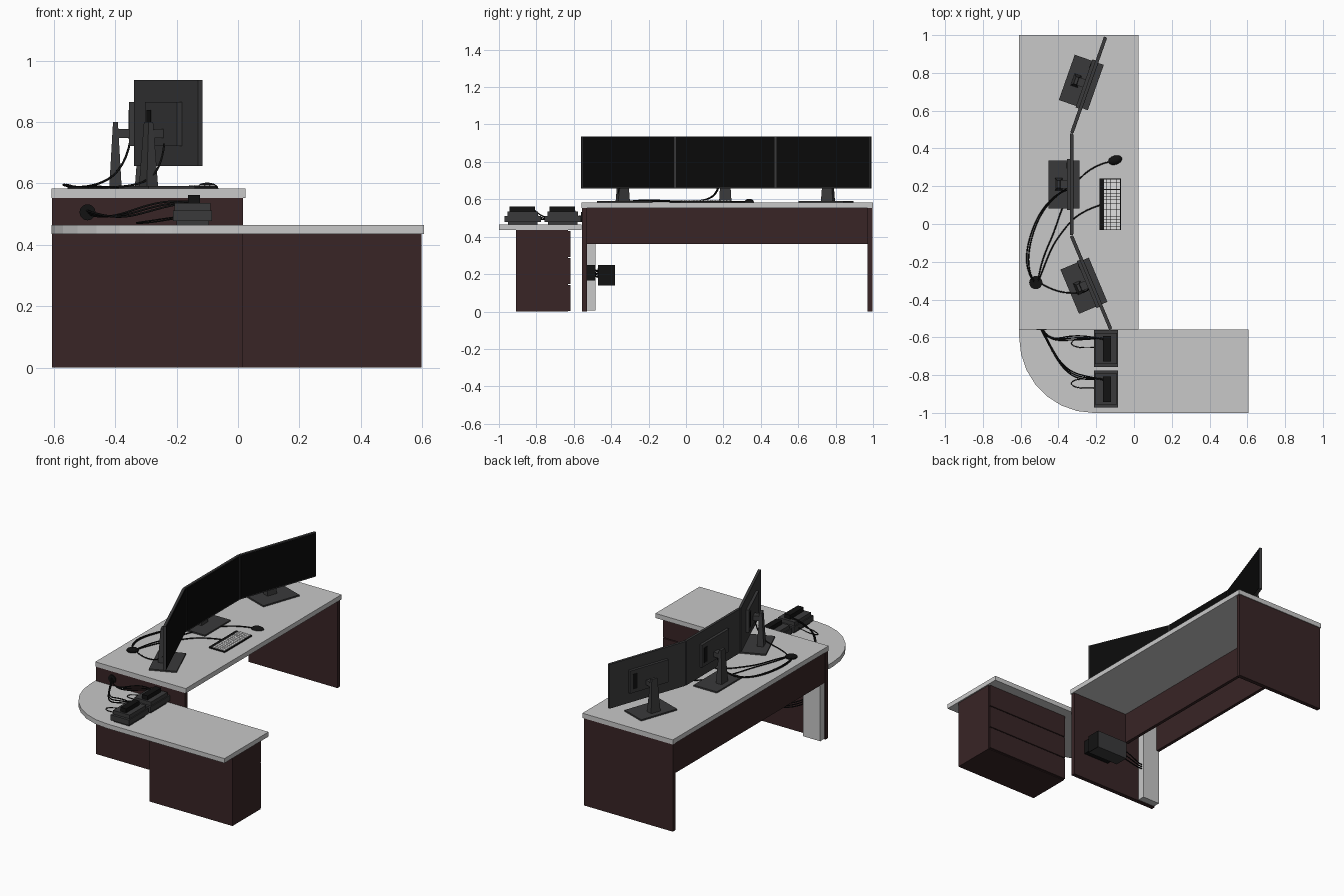
import bpy, bmesh, math
from mathutils import Matrix, Vector

if "Cube" in bpy.data.objects:
    bpy.data.objects.remove(bpy.data.objects["Cube"])

def mat(name, r, g, b):
    m = bpy.data.materials.new(name)
    m.diffuse_color = (r, g, b, 1)
    m.use_nodes = True
    m.node_tree.nodes["Principled BSDF"].inputs["Base Color"].default_value = m.diffuse_color
    return m

WOOD = mat("dark_wood", 0.040, 0.018, 0.019)
GREY = mat("light_laminate", 0.58, 0.58, 0.58)
DARK = mat("dark_grey_plastic", 0.042, 0.042, 0.043)
BLACK = mat("black_plastic", 0.006, 0.006, 0.006)
SCREEN = mat("screen_black", 0.003, 0.003, 0.003)
KEYS = mat("key_white", 0.75, 0.75, 0.75)
I = Matrix.Identity(4)

def finish(name, bm, material):
    bmesh.ops.recalc_face_normals(bm, faces=bm.faces)
    me = bpy.data.meshes.new(name)
    bm.to_mesh(me)
    bm.free()
    me.materials.append(material)
    ob = bpy.data.objects.new(name, me)
    bpy.context.collection.objects.link(ob)
    return ob

def box(name, x, y, z, material, M=I, taper=(1, 1)):
    """Box from (min, max) ranges; taper scales the top face in x and y."""
    bm = bmesh.new()
    bmesh.ops.create_cube(bm, size=1)
    for v in bm.verts:
        t = taper if v.co.z > 0 else (1, 1)
        v.co = Vector(((x[0] + x[1]) / 2 + v.co.x * t[0] * (x[1] - x[0]),
                       (y[0] + y[1]) / 2 + v.co.y * t[1] * (y[1] - y[0]),
                       z[0] if v.co.z < 0 else z[1]))
    bm.transform(M)
    return finish(name, bm, material)

def disc(name, loc, r, h, material, rot=I):
    bm = bmesh.new()
    bmesh.ops.create_cone(bm, cap_ends=True, segments=20, radius1=r, radius2=r, depth=h,
                          matrix=Matrix.Translation(loc) @ rot)
    return finish(name, bm, material)

def cable(name, pts, r=0.0035):
    cu = bpy.data.curves.new(name, 'CURVE')
    cu.dimensions = '3D'
    cu.bevel_depth, cu.bevel_resolution, cu.resolution_u = r, 1, 6
    sp = cu.splines.new('NURBS')
    sp.points.add(len(pts) - 1)
    for p, c in zip(sp.points, pts):
        p.co = (*c, 1)
    sp.order_u = min(4, len(pts))
    sp.use_endpoint_u = True
    cu.materials.append(BLACK)
    ob = bpy.data.objects.new(name, cu)
    bpy.context.collection.objects.link(ob)
    bpy.ops.object.select_all(action='DESELECT')
    ob.select_set(True)
    bpy.context.view_layer.objects.active = ob
    bpy.ops.object.convert(target='MESH')

# Main desk
TOP = 0.583
box("main_desktop", (-0.608, 0.025), (-0.558, 1.0), (0.553, TOP), GREY)
box("end_panel_front", (-0.605, 0.017), (-0.556, -0.53), (0, 0.553), WOOD)
box("end_panel_back", (-0.605, 0.017), (0.97, 0.996), (0, 0.553), WOOD)
box("outer_apron", (-0.603, -0.583), (-0.53, 0.97), (0.36, 0.553), WOOD)
box("inner_apron", (-0.40, -0.38), (-0.53, 0.97), (0.36, 0.553), WOOD)
box("cable_column", (-0.60, -0.48), (-0.53, -0.485), (0.005, 0.553), GREY)

# Return desk with rounded corner
outline = [(0.605, -0.558), (-0.608, -0.558)]
for i in range(8):
    a = math.pi + i / 7 * math.pi / 2
    outline.append((-0.215 + 0.393 * math.cos(a), -0.60 + 0.40 * math.sin(a)))
outline.append((0.605, -1.0))
bm = bmesh.new()
face = bm.faces.new([bm.verts.new((x, y, 0.435)) for x, y in outline])
ext = bmesh.ops.extrude_face_region(bm, geom=[face])
bmesh.ops.translate(bm, vec=(0, 0, 0.029), verts=[v for v in ext['geom'] if isinstance(v, bmesh.types.BMVert)])
finish("return_desktop", bm, GREY)

# Drawer cabinet, drawers facing the back
box("cabinet", (0.015, 0.597), (-0.908, -0.63), (0, 0.435), WOOD)
for i in range(3):
    box(f"drawer_front_{i}", (0.017, 0.595), (-0.63, -0.618),
        (0.004 + i * 0.144, 0.143 + i * 0.144), WOOD)

# Monitors on stands: screen centre and turn
for n, (cx, cy, ang) in enumerate([(-0.327, 0.21, 0), (-0.238, 0.735, -19.4), (-0.225, -0.31, 22.8)]):
    M = Matrix.Translation((cx, cy, 0)) @ Matrix.Rotation(math.radians(ang), 4, 'Z')
    box(f"monitor_case_{n}", (-0.011, 0.005), (-0.269, 0.269), (0.657, 0.937), DARK, M)
    box(f"monitor_screen_{n}", (0.005, 0.007), (-0.264, 0.264), (0.664, 0.932), SCREEN, M)
    box(f"monitor_back_{n}", (-0.028, -0.011), (-0.135, 0.135), (0.722, 0.865), DARK, M)
    box(f"monitor_port_{n}", (-0.030, -0.028), (0.085, 0.115), (0.745, 0.84), BLACK, M)
    box(f"stand_arm_{n}", (-0.062, -0.028), (-0.022, 0.022), (0.748, 0.778), DARK, M)
    box(f"stand_post_{n}", (-0.092, -0.052), (-0.033, 0.033), (0.59, 0.80), DARK, M, (0.4, 0.6))
    box(f"stand_base_{n}", (-0.125, 0.038), (-0.127, 0.127), (TOP, 0.592), DARK, M)

# Keyboard
box("keyboard_base", (-0.182, -0.07), (-0.032, 0.24), (TOP, 0.591), BLACK)
for r in range(5):
    x0 = -0.160 + r * 0.0174
    for k in range(15):
        y0 = -0.028 + k * 0.0174 + (0.004 if k > 11 else 0)
        box(f"key_{r}_{k}", (x0, x0 + 0.0155), (y0, y0 + 0.0155), (0.591, 0.595), KEYS)

# Mouse
bm = bmesh.new()
bmesh.ops.create_uvsphere(bm, u_segments=16, v_segments=10, radius=1)
bmesh.ops.bisect_plane(bm, geom=bm.verts[:] + bm.edges[:] + bm.faces[:], plane_co=(0, 0, 0),
                       plane_no=(0, 0, -1), clear_outer=True)
bmesh.ops.holes_fill(bm, edges=bm.edges)
bm.transform(Matrix.Translation((-0.10, 0.338, TOP)) @ Matrix.Rotation(0.3, 4, 'Z')
             @ Matrix.Diagonal((0.038, 0.024, 0.02, 1)))
mouse = finish("mouse", bm, BLACK)
for p in mouse.data.polygons:
    p.use_smooth = p.normal.z > -0.9

# Grommets
disc("desktop_grommet", (-0.52, -0.31, TOP + 0.003), 0.035, 0.008, BLACK)
RX = Matrix.Rotation(math.pi / 2, 4, 'X')
disc("panel_grommet", (-0.49, -0.558, 0.506), 0.026, 0.008, BLACK, RX)

# Cables on the main desk
Z = TOP + 0.004
cable("mouse_cable", [(-0.13, 0.33, Z), (-0.26, 0.30, Z), (-0.38, 0.12, Z), (-0.42, -0.06, Z),
                      (-0.49, -0.18, Z + 0.006), (-0.51, -0.31, Z)])
cable("keyboard_cable", [(-0.18, 0.10, Z), (-0.30, 0.06, Z), (-0.37, -0.03, Z), (-0.44, -0.12, Z),
                         (-0.48, -0.24, Z + 0.006), (-0.51, -0.31, Z)])
for d in (0, 0.012):
    cable("centre_monitor_cable", [(-0.35, 0.19 - d, 0.74), (-0.37, 0.18, 0.64), (-0.46, 0.13 - d, Z),
                                   (-0.56 + d, -0.05, Z), (-0.585 + d, -0.24, Z + 0.015), (-0.525, -0.31, Z)])
cable("side_monitor_cable", [(-0.24, -0.345, 0.73), (-0.25, -0.36, 0.64), (-0.31, -0.37, Z),
                             (-0.42, -0.36, Z), (-0.50, -0.31, Z)])

# Two desk devices on the return, with cables to the panel grommet
for n, y in enumerate((-0.873, -0.659)):
    box(f"device_foot_{n}", (-0.20, -0.095), (y - 0.08, y + 0.08), (0.464, 0.478), DARK)
    box(f"device_body_{n}", (-0.212, -0.084), (y - 0.098, y + 0.098), (0.478, 0.512), DARK)
    box(f"device_upper_{n}", (-0.206, -0.09), (y - 0.082, y + 0.082), (0.512, 0.536), DARK)
    box(f"device_top_{n}", (-0.163, -0.123), (y - 0.07, y + 0.065), (0.536, 0.562), BLACK)
    for k in range(3):
        d = k * 0.012
        cable(f"device_cable_{n}_{k}", [(-0.15, y + 0.045 + d / 2, 0.54), (-0.25, y + 0.07 - d, 0.55 - d),
                                        (-0.36, y + 0.07 - d, 0.50 - d), (-0.45, -0.64 - n * -0.02, 0.485 + d / 2),
                                        (-0.482 - d / 2, -0.556, 0.50 + d / 2)])
    cable(f"device_loop_{n}", [(-0.21, y + 0.05, 0.49), (-0.31, y + 0.06, 0.475), (-0.36, y + 0.02, 0.47),
                               (-0.29, y, 0.47), (-0.21, y + 0.005, 0.485)], 0.0025)

# Power units under the desk
box("power_unit", (-0.26, -0.045), (-0.47, -0.38), (0.14, 0.25), DARK)
box("power_unit_face", (-0.045, -0.041), (-0.47, -0.38), (0.14, 0.25), BLACK)
box("power_strip", (-0.24, -0.06), (-0.53, -0.485), (0.165, 0.25), BLACK)
for k in range(3):
    d = k * 0.014
    cable(f"power_cable_{k}", [(-0.26, -0.44 + d, 0.19 + d), (-0.34, -0.43 + d, 0.16 + d),
                               (-0.42, -0.46, 0.17 + d), (-0.485, -0.505, 0.21 + d)])
    cable(f"strip_cable_{k}", [(-0.10 - k * 0.05, -0.486, 0.20 + d), (-0.10 - k * 0.05, -0.478, 0.17 + d),
                               (-0.12 - k * 0.05, -0.469, 0.20 + d)], 0.003)
